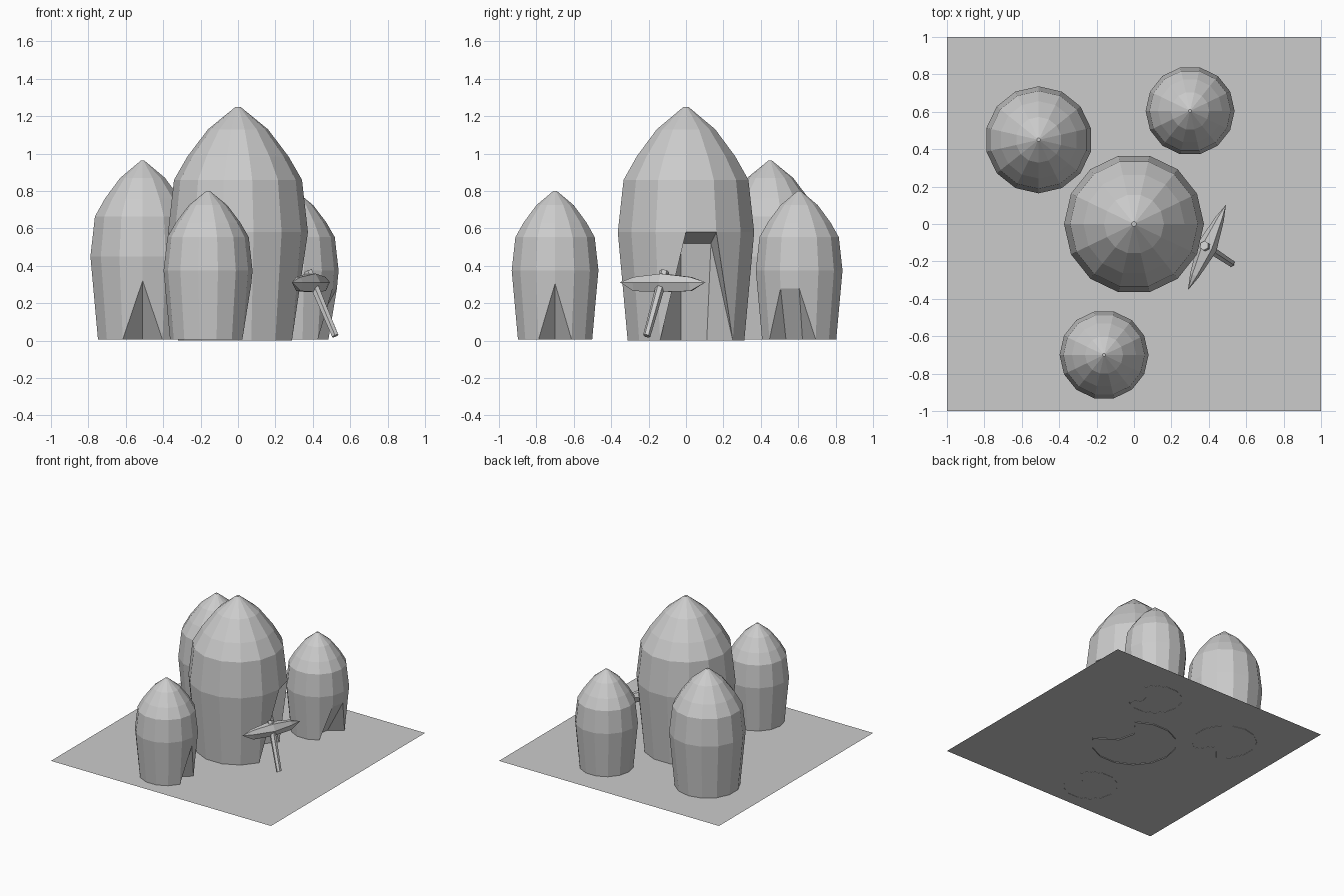
import bpy, bmesh, math
from mathutils import Vector, Matrix

if "Cube" in bpy.data.objects:
    bpy.data.objects.remove(bpy.data.objects["Cube"])

grey = bpy.data.materials.new("plain_grey")
grey.use_nodes = True
colour = (0.6, 0.6, 0.6, 1)
grey.diffuse_color = colour
grey.node_tree.nodes["Principled BSDF"].inputs["Base Color"].default_value = colour


def finish(name, bm):
    bmesh.ops.recalc_face_normals(bm, faces=bm.faces)
    mesh = bpy.data.meshes.new(name)
    bm.to_mesh(mesh)
    bm.free()
    mesh.materials.append(grey)
    obj = bpy.data.objects.new(name, mesh)
    bpy.context.collection.objects.link(obj)
    return obj


SIDES = 14
# (radius, height) of the largest hut; the others are scaled copies
PROFILE = [(0.32, 0), (0.374, 0.58), (0.342, 0.86), (0.27, 0.985), (0.16, 1.13), (0.013, 1.25)]


def hut(name, centre, size, turn, doors, door_top, push_dir, deep_top=0.0):
    """Pointed dome; base corners listed in doors are pulled in to form an entrance."""
    bm = bmesh.new()
    rings = []
    for r, z in PROFILE:
        rings.append([bm.verts.new((r * math.cos(math.tau * i / SIDES),
                                    r * math.sin(math.tau * i / SIDES), z)) for i in range(SIDES)])
    base, shoulder = rings[0], rings[1]
    angle = math.radians(push_dir)
    inward = Vector((-math.cos(angle), -math.sin(angle), 0))
    lintel = {}
    for i in doors:
        spot = base[i].co.lerp(shoulder[i].co, door_top / PROFILE[1][1])
        lintel[i] = bm.verts.new(spot + inward * deep_top)
        base[i].co += inward * 0.2
    # Lower wall with the entrance folded into it
    for i in range(SIDES):
        j = (i + 1) % SIDES
        if i in lintel and j in lintel:
            bm.faces.new((lintel[i], lintel[j], shoulder[j], shoulder[i]))
            bm.faces.new((base[i], base[j], lintel[j], lintel[i]))
        elif i in lintel or j in lintel:
            d, o = (i, j) if i in lintel else (j, i)
            bm.faces.new((base[o], shoulder[d], shoulder[o]))
            bm.faces.new((base[o], lintel[d], shoulder[d]))
            bm.faces.new((base[o], base[d], lintel[d]))
        else:
            bm.faces.new((base[i], base[j], shoulder[j], shoulder[i]))
    # Dome
    for low, high in zip(rings[1:], rings[2:]):
        for i in range(SIDES):
            j = (i + 1) % SIDES
            bm.faces.new((low[i], low[j], high[j], high[i]))
    bm.faces.new(rings[-1])
    bm.transform(Matrix.Translation(centre) @ Matrix.Rotation(math.radians(turn), 4, 'Z')
                 @ Matrix.Scale(size, 4))
    return finish(name, bm)


hut("main_hut", (0, 0, 0), 1, 0, (0, 1), 0.52, 8, 0.19)
hut("front_hut", (-0.16, -0.7, 0.006), 0.636, 0, (0,), 0.47, 0)
hut("back_right_hut", (-0.51, 0.45, 0.006), 0.765, -90, (0,), 0.41, 0)
hut("back_left_hut", (0.3, 0.605, 0.006), 0.636, 0, (0, SIDES - 1), 0.43, -8)

# Ground
bm = bmesh.new()
bmesh.ops.create_grid(bm, x_segments=1, y_segments=1, size=1,
                      matrix=Matrix.Translation((0, 0, 0.008)))
finish("ground", bm)

# Pick head: spindle with a six-cornered section
bm = bmesh.new()
rings = []
for t, w, low, high in [(-0.165, 0.025, 0.265, 0.34), (0, 0.055, 0.26, 0.358),
                        (0.165, 0.025, 0.265, 0.34)]:
    section = [(w, 0.31), (w / 2, high), (-w / 2, high), (-w, 0.31), (-w / 2, low), (w / 2, low)]
    rings.append([bm.verts.new((x, t, z)) for x, z in section])
for a, b in zip(rings, rings[1:]):
    for i in range(6):
        j = (i + 1) % 6
        bm.faces.new((a[i], a[j], b[j], b[i]))
for ring, t in ((rings[0], -0.25), (rings[-1], 0.25)):
    tip = bm.verts.new((0, t, 0.312))
    for i in range(6):
        bm.faces.new((ring[i], ring[(i + 1) % 6], tip))
bm.transform(Matrix.Translation((0.39, -0.125, 0)) @ Matrix.Rotation(math.radians(-24), 4, 'Z'))
finish("pick_head", bm)

# Pick handle, leaning with its foot on the ground
top, foot = Vector((0.375, -0.115, 0.37)), Vector((0.52, -0.21, 0.025))
axis = top - foot
bm = bmesh.new()
bmesh.ops.create_cone(bm, cap_ends=True, segments=6, radius1=0.02, radius2=0.026, depth=axis.length,
                      matrix=Matrix.Translation((top + foot) / 2)
                      @ axis.to_track_quat('Z', 'Y').to_matrix().to_4x4())
finish("pick_handle", bm)
